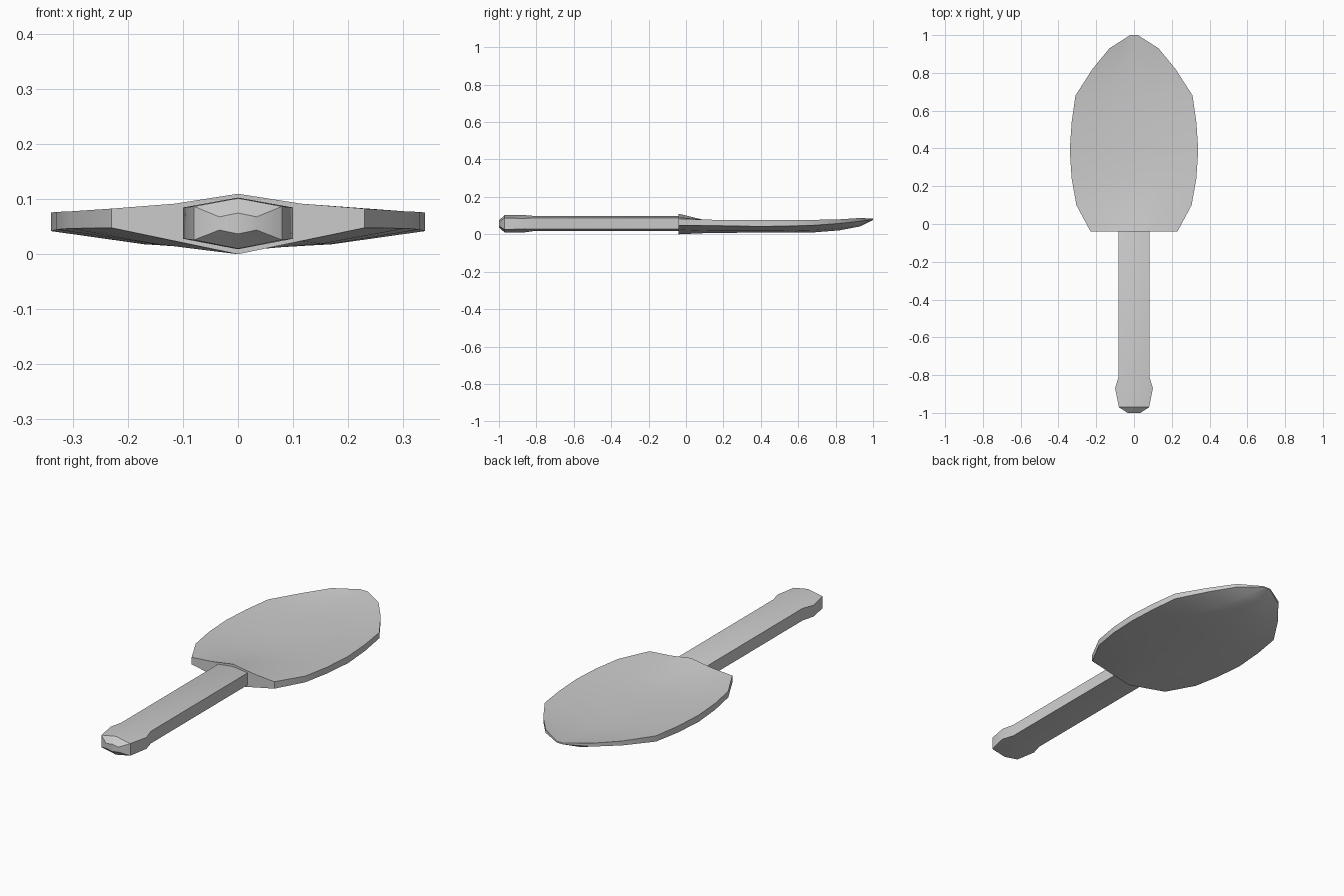
import bpy, bmesh


def loft(name, rings, angle):
    """Skin a list of (y, right-half profile from top centre to bottom centre), mirrored in x."""
    bm = bmesh.new()
    loops = []
    for y, half in rings:
        pts = half + [(-x, z) for x, z in reversed(half[1:-1])]
        loops.append([bm.verts.new((x, y, z)) for x, z in pts])
    n = len(loops[0])
    for a, b in zip(loops, loops[1:]):
        for i in range(n):
            j = (i + 1) % n
            bm.faces.new((a[i], a[j], b[j], b[i]))
    bm.faces.new(loops[0])
    bm.faces.new(loops[-1])
    bmesh.ops.recalc_face_normals(bm, faces=bm.faces)
    me = bpy.data.meshes.new(name)
    bm.to_mesh(me)
    bm.free()
    ob = bpy.data.objects.new(name, me)
    bpy.context.collection.objects.link(ob)
    bpy.ops.object.select_all(action='DESELECT')
    ob.select_set(True)
    bpy.context.view_layer.objects.active = ob
    bpy.ops.object.shade_smooth_by_angle(angle=angle)
    return ob


# Blade: y, half width, top centre, top middle, top edge, bottom edge, bottom middle, bottom centre
blade = [
    (-0.04, 0.23, 0.110, 0.092, 0.083, 0.048, 0.024, 0.000),
    (0.10, 0.305, 0.076, 0.076, 0.078, 0.047, 0.019, 0.006),
    (0.24, 0.33, 0.062, 0.066, 0.077, 0.045, 0.018, 0.008),
    (0.39, 0.34, 0.058, 0.062, 0.076, 0.042, 0.018, 0.009),
    (0.54, 0.33, 0.058, 0.062, 0.076, 0.044, 0.019, 0.009),
    (0.68, 0.31, 0.060, 0.064, 0.077, 0.048, 0.022, 0.010),
    (0.82, 0.22, 0.065, 0.069, 0.080, 0.058, 0.032, 0.021),
    (0.93, 0.13, 0.076, 0.078, 0.087, 0.070, 0.050, 0.042),
    (1.00, 0.02, 0.084, 0.084, 0.084, 0.078, 0.077, 0.077),
]
loft("blade", [(y, [(0, tc), (w / 2, tm), (w, te), (w, be), (w / 2, bm_), (0, bc)])
               for y, w, tc, tm, te, be, bm_, bc in blade], 0.6)

# Handle with swollen end: y, half width, top centre, top edge, bottom edge, bottom centre
handle = [
    (-1.00, 0.034, 0.075, 0.068, 0.044, 0.037),
    (-0.97, 0.08, 0.102, 0.087, 0.026, 0.010),
    (-0.87, 0.10, 0.103, 0.085, 0.028, 0.009),
    (-0.81, 0.082, 0.098, 0.088, 0.027, 0.018),
    (0.00, 0.082, 0.098, 0.088, 0.027, 0.018),
]
# Flatten the deep end so it stays inside the blade
handle.append((0.08, 0.07, 0.070, 0.066, 0.030, 0.024))
loft("handle", [(y, [(0, tc), (w, te), (w, be), (0, bc)])
                for y, w, tc, te, be, bc in handle], 0.6)
